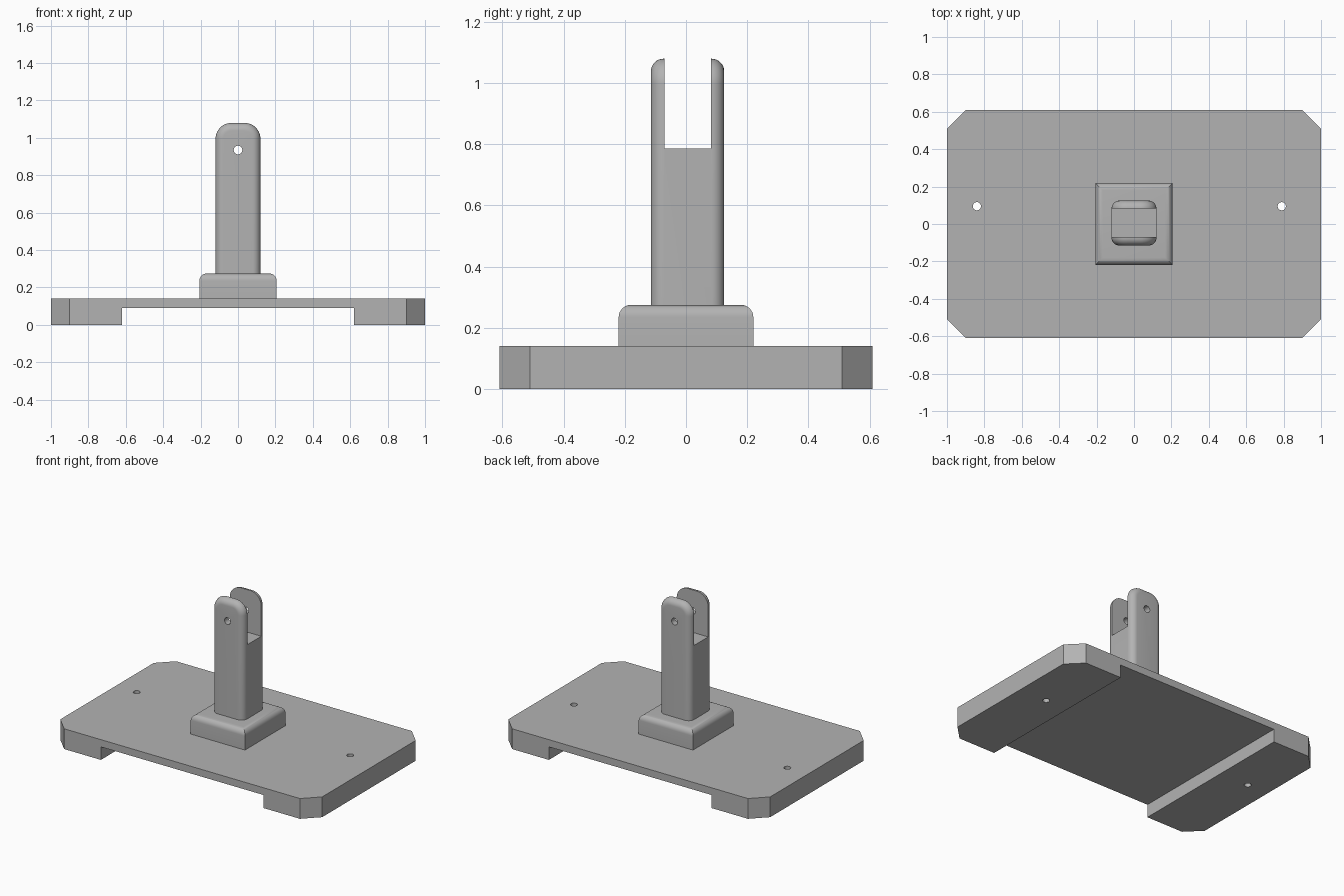
import bpy, bmesh, math
from mathutils import Matrix, Vector

if "Cube" in bpy.data.objects:
    bpy.data.objects.remove(bpy.data.objects["Cube"])

grey = bpy.data.materials.new("plain grey")
grey.use_nodes = True
colour = (0.45, 0.45, 0.45, 1)
grey.diffuse_color = colour
grey.node_tree.nodes["Principled BSDF"].inputs["Base Color"].default_value = colour


def add_object(name, bm):
    bmesh.ops.recalc_face_normals(bm, faces=bm.faces)
    mesh = bpy.data.meshes.new(name)
    bm.to_mesh(mesh)
    bm.free()
    mesh.materials.append(grey)
    obj = bpy.data.objects.new(name, mesh)
    bpy.context.collection.objects.link(obj)
    return obj


def extrude_profile(points, direction):
    bm = bmesh.new()
    face = bm.faces.new([bm.verts.new(p) for p in points])
    moved = bmesh.ops.extrude_face_region(bm, geom=[face])["geom"]
    verts = [v for v in moved if isinstance(v, bmesh.types.BMVert)]
    bmesh.ops.translate(bm, verts=verts, vec=direction)
    if face.is_valid and not any(len(e.link_faces) < 2 for e in bm.edges):
        return bm
    if not any(f is not face and set(f.verts) == set(face.verts) for f in bm.faces):
        bm.faces.new([v for v in bm.verts if v not in verts]) if not face.is_valid else None
    return bm


def box(low, high):
    low, high = Vector(low), Vector(high)
    bm = bmesh.new()
    size = Matrix.Diagonal((*(high - low), 1))
    bmesh.ops.create_cube(bm, size=1, matrix=Matrix.Translation((low + high) / 2) @ size)
    return bm


def cylinder(centre, radius, depth, axis):
    bm = bmesh.new()
    turn = Vector((0, 0, 1)).rotation_difference(Vector(axis)).to_matrix().to_4x4()
    bmesh.ops.create_cone(bm, cap_ends=True, segments=32, radius1=radius, radius2=radius,
                          depth=depth, matrix=Matrix.Translation(centre) @ turn)
    return bm


def finish(obj, cutters):
    # Cut away each helper, then smooth only the rounded edges
    bpy.ops.object.select_all(action="DESELECT")
    obj.select_set(True)
    bpy.context.view_layer.objects.active = obj
    for bm in cutters:
        cutter = add_object("cutter", bm)
        cutter.hide_render = True
        mod = obj.modifiers.new("cut", "BOOLEAN")
        mod.operation, mod.solver, mod.object = "DIFFERENCE", "EXACT", cutter
        bpy.ops.object.modifier_apply(modifier=mod.name)
        bpy.data.objects.remove(cutter)
    bpy.ops.object.shade_smooth_by_angle(angle=math.radians(30))


# Base plate: chamfered corners, wide channel below, two screw holes
x, y, c = 1.0, 0.61, 0.1
outline = [(x, y - c), (x - c, y), (c - x, y), (-x, y - c),
           (-x, c - y), (c - x, -y), (x - c, -y), (x, c - y)]
base = add_object("base_plate", extrude_profile([(px, py, 0) for px, py in outline], (0, 0, 0.14)))
finish(base, [box((-0.62, -1, -0.1), (0.62, 1, 0.09)),
              cylinder((-0.84, 0.095, 0.07), 0.022, 0.5, (0, 0, 1)),
              cylinder((0.79, 0.095, 0.07), 0.022, 0.5, (0, 0, 1))])

# Pedestal: square block with rounded top edges
bm = box((-0.207, -0.22, 0.14), (0.207, 0.22, 0.275))
rim = [e for e in bm.edges if all(v.co.z > 0.2 for v in e.verts)]
bmesh.ops.bevel(bm, geom=rim, offset=0.04, segments=8, profile=0.5, affect="EDGES")
finish(add_object("pedestal", bm), [])

# Forked post: round-shouldered profile with rounded front and back rims
half, top, radius, bottom = 0.12, 1.08, 0.085, 0.25
front, back = -0.115, 0.125
profile = [(half, front, bottom)]
for side, start in ((1, 0), (-1, 90)):
    for i in range(13):
        a = math.radians(start + i * 7.5)
        profile.append((side * (half - radius) + radius * math.cos(a), front,
                        top - radius + radius * math.sin(a)))
profile.append((-half, front, bottom))
bm = extrude_profile(profile, (0, back - front, 0))
rims = [e for e in bm.edges if abs(e.verts[0].co.y - e.verts[1].co.y) < 0.001
        and max(v.co.z for v in e.verts) > bottom + 0.01]
bmesh.ops.bevel(bm, geom=rims, offset=0.042, segments=8, profile=0.5, affect="EDGES")
finish(add_object("forked_post", bm), [
    box((-0.5, -0.07, 0.787), (0.5, 0.082, 1.5)),
    cylinder((0, 0, 0.935), 0.023, 1, (0, 1, 0))])
